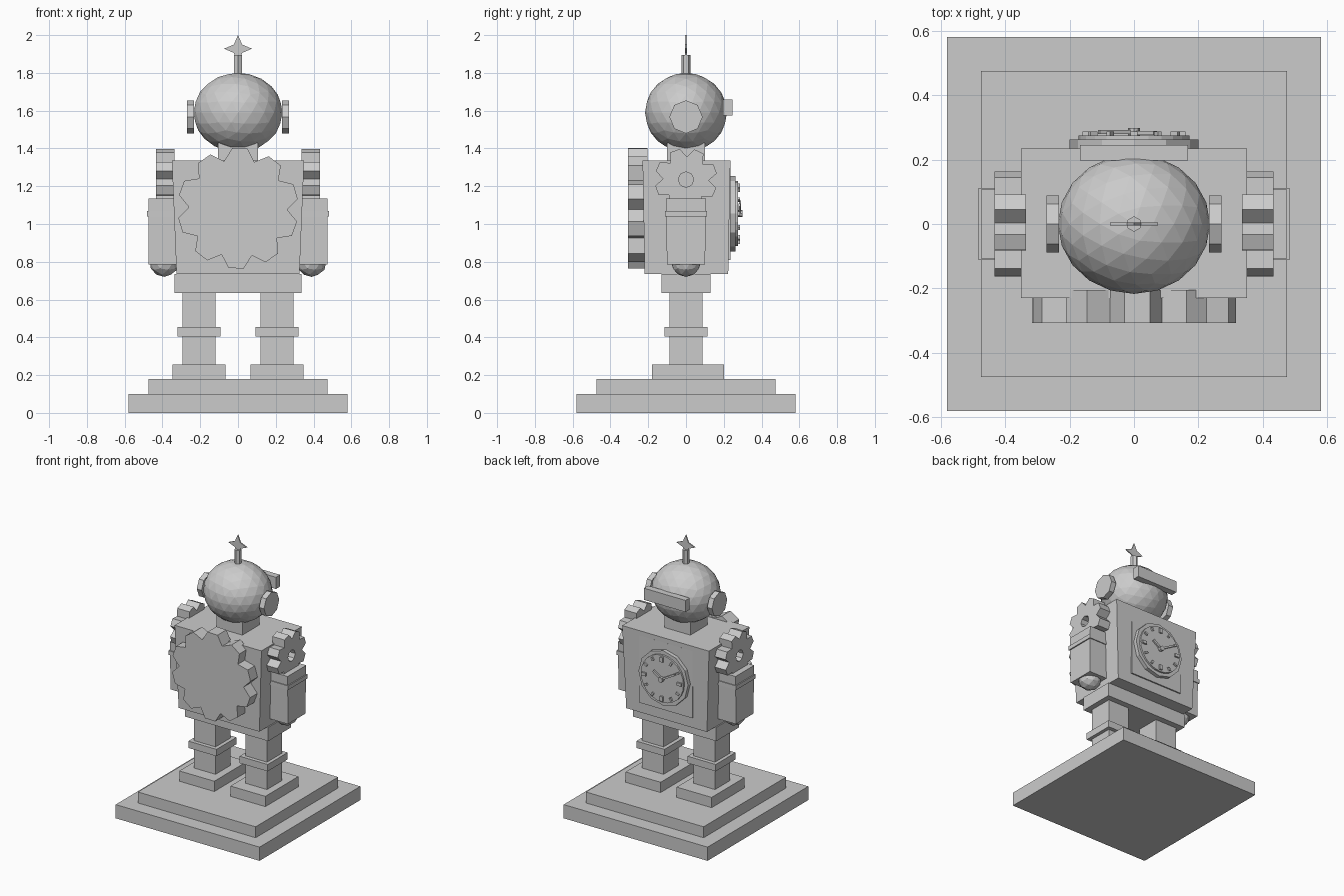
import bpy, bmesh
from math import sin, cos, pi, tau, radians
from mathutils import Vector

cube = bpy.data.objects.get("Cube")
if cube:
    bpy.data.objects.remove(cube, do_unlink=True)

grey = bpy.data.materials.new("light_grey")
grey.use_nodes = True
grey.diffuse_color = (0.6, 0.6, 0.6, 1)
grey.node_tree.nodes["Principled BSDF"].inputs["Base Color"].default_value = (0.6, 0.6, 0.6, 1)


def finish(name, bm):
    bmesh.ops.recalc_face_normals(bm, faces=bm.faces)
    mesh = bpy.data.meshes.new(name)
    bm.to_mesh(mesh)
    bm.free()
    mesh.materials.append(grey)
    obj = bpy.data.objects.new(name, mesh)
    bpy.context.scene.collection.objects.link(obj)
    return obj


def box(name, x, y, z, taper=(1, 1)):
    """Box from ranges; taper scales the bottom face about its centre."""
    bm = bmesh.new()
    bmesh.ops.create_cube(bm, size=1)
    for v in bm.verts:
        low = v.co.z < 0
        for i, (a, b) in enumerate((x, y, z)):
            k = taper[i] if low and i < 2 else 1
            v.co[i] = (a + b) / 2 + v.co[i] * (b - a) * k
    return finish(name, bm)


def ball(name, centre, radii, subdivisions):
    bm = bmesh.new()
    bmesh.ops.create_icosphere(bm, subdivisions=subdivisions, radius=1)
    for v in bm.verts:
        v.co = Vector(centre) + v.co * Vector(radii)
    return finish(name, bm)


def prism(name, outlines, axis, start, end):
    """Extrude flat outlines (the second one is a hole) along an axis."""
    place = {"X": lambda u, v: (start, u, v),
             "Y": lambda u, v: (u, start, v),
             "Z": lambda u, v: (u, v, start)}[axis]
    bm = bmesh.new()
    edges = []
    for pts in outlines:
        vs = [bm.verts.new(place(u, v)) for u, v in pts]
        edges += [bm.edges.new((vs[i - 1], vs[i])) for i in range(len(vs))]
    bmesh.ops.triangle_fill(bm, edges=edges, use_beauty=True)
    ext = bmesh.ops.extrude_face_region(bm, geom=bm.faces[:])
    for v in ext["geom"]:
        if isinstance(v, bmesh.types.BMVert):
            v.co["XYZ".index(axis)] = end
    return finish(name, bm)


def ngon(n, r, cu=0, cv=0):
    return [(cu + r * sin(tau * i / n), cv + r * cos(tau * i / n)) for i in range(n)]


def gear(teeth, outer, inner, cu, cv):
    pts = []
    for i in range(teeth):
        for part, r in ((0.25, outer), (0.65, outer), (0.96, inner)):
            a = tau * (i + part) / teeth
            pts.append((cu + r * cos(a), cv + r * sin(a)))
    return pts


def bar(name, centre, angle, r0, r1, width, y0, y1):
    """Radial bar on the dial; angle runs clockwise as seen from the back."""
    d = Vector((-sin(angle), cos(angle)))
    s = Vector((d.y, -d.x)) * width / 2
    c = Vector(centre)
    pts = [c + d * r0 - s, c + d * r1 - s, c + d * r1 + s, c + d * r0 + s]
    return prism(name, [pts], "Y", y0, y1)


# Stepped base
box("base_lower", (-0.58, 0.58), (-0.58, 0.58), (0, 0.1))
box("base_upper", (-0.475, 0.475), (-0.475, 0.475), (0.1, 0.18))

# Body
box("pelvis", (-0.335, 0.335), (-0.13, 0.13), (0.635, 0.735))
box("torso", (-0.35, 0.35), (-0.23, 0.235), (0.735, 1.335), (0.93, 0.95))
box("neck", (-0.105, 0.105), (-0.1, 0.1), (1.33, 1.43))
prism("chest_gear", [gear(10, 0.32, 0.26, 0, 1.083)], "Y", -0.307, -0.205)

# Head with visor and antenna
ball("head", (0, 0, 1.59), (0.236, 0.217, 0.21), 3)
box("visor", (-0.168, 0.168), (0.197, 0.245), (1.575, 1.66))
prism("antenna", [ngon(6, 0.024)], "Z", 1.78, 1.895)
star = [((0.074 if i % 2 == 0 else 0.031) * sin(pi * i / 4),
         1.928 + (0.073 if i % 2 == 0 else 0.031) * cos(pi * i / 4)) for i in range(8)]
prism("antenna_star", [star], "Y", -0.004, 0.004)

# Paired limbs and side details
for side, s in (("left", 1), ("right", -1)):
    def span(a, b):
        return tuple(sorted((s * a, s * b)))
    box(side + "_foot", span(0.065, 0.347), (-0.18, 0.2), (0.18, 0.255))
    box(side + "_leg", span(0.12, 0.295), (-0.087, 0.087), (0.255, 0.64))
    box(side + "_knee_band", span(0.093, 0.32), (-0.115, 0.115), (0.405, 0.455))
    box(side + "_arm", span(0.305, 0.475), (-0.107, 0.107), (0.785, 1.135), (0.98, 0.94))
    box(side + "_arm_band", span(0.298, 0.483), (-0.112, 0.112), (1.04, 1.07))
    ball(side + "_hand", (s * 0.39, 0, 0.8), (0.08, 0.08, 0.08), 2)
    prism(side + "_shoulder_gear",
          [gear(8, 0.166, 0.121, 0, 1.235), ngon(8, 0.041, 0, 1.235)],
          "X", s * 0.335, s * 0.433)
    prism(side + "_ear", [ngon(8, 0.088, 0, 1.567)], "X", s * 0.232, s * 0.271)

# Clock on the back
dial = (0, 1.055)
box("clock_plate", (-0.215, 0.215), (0.2, 0.2345), (0.81, 1.3))
prism("clock_bezel", [ngon(12, 0.2, *dial)], "Y", 0.22, 0.262)
prism("clock_face", [ngon(24, 0.172, *dial)], "Y", 0.25, 0.275)
for i in range(12):
    major = i % 3 == 0
    bar("hour_mark_%d" % (i + 1), dial, tau * i / 12, 0.125 if major else 0.135, 0.16,
        0.022 if major else 0.014, 0.27, 0.287)
bar("hour_hand", dial, radians(-55), -0.015, 0.08, 0.018, 0.277, 0.288)
bar("minute_hand", dial, radians(60), -0.015, 0.125, 0.013, 0.28, 0.292)
prism("hand_hub", [ngon(8, 0.018, *dial)], "Y", 0.27, 0.298)
